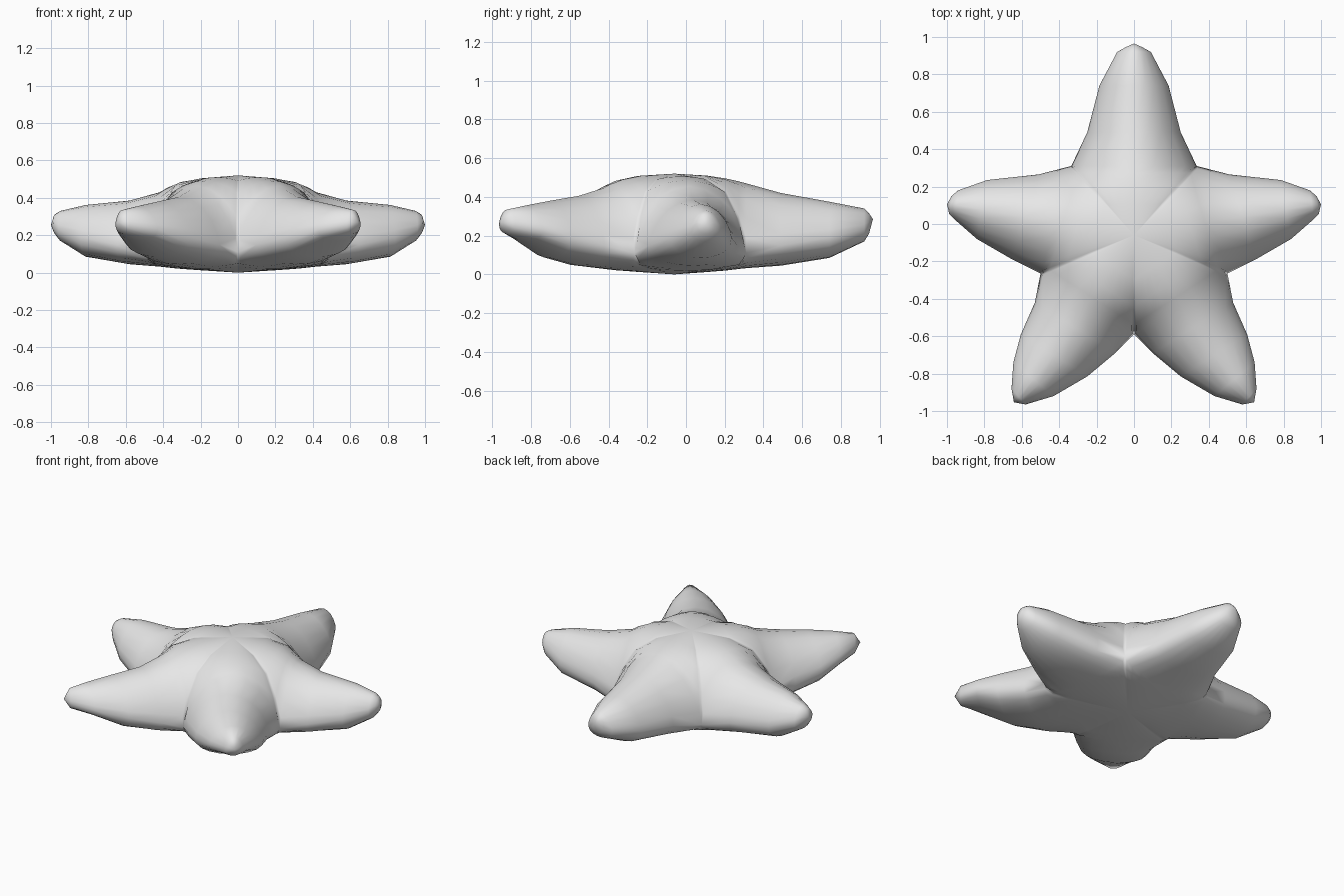
import bpy
import bmesh
from math import sin, pi
from mathutils import Vector

cube = bpy.data.objects.get("Cube")
if cube:
    bpy.data.objects.remove(cube)

grey = bpy.data.materials.new("light_grey")
grey.use_nodes = True
grey.diffuse_color = (0.8, 0.8, 0.8, 1)
grey.node_tree.nodes["Principled BSDF"].inputs["Base Color"].default_value = (0.8, 0.8, 0.8, 1)

CENTRE = Vector((0, -0.06))
TOP, BOTTOM = 0.52, 0.0

# Body sections between the centre and the notches: fraction, notch top and
# bottom height, underside height on the arm axis
BODY = [(0.45, 0.49, 0.02, 0.012), (0.72, 0.42, 0.035, 0.02), (0.9, 0.28, 0.05, 0.028)]
# Arm sections from notch to tip: rim height, underside height
ARM = [(0.11, 0.032), (0.15, 0.045), (0.19, 0.085), (0.235, 0.17), (0.26, 0.21)]

# Each arm: one edge, the other edge, tip, ridge heights (body then arm)
back_edge = [(0.335, 0.31), (0.25, 0.49), (0.185, 0.74), (0.09, 0.92), (0.045, 0.945)]
back_arm = ([(-x, y) for x, y in back_edge], back_edge, (0, 0.965, 0.285),
            [0.51, 0.495, 0.48, 0.47, 0.42, 0.375, 0.34, 0.315])
side_arm = ([(0.335, 0.31), (0.51, 0.265), (0.785, 0.235), (0.94, 0.18), (0.975, 0.15)],
            [(0.5, -0.265), (0.65, -0.19), (0.84, -0.08), (0.96, 0.025), (0.988, 0.055)],
            (1.0, 0.105, 0.255),
            [0.505, 0.485, 0.455, 0.43, 0.385, 0.362, 0.33, 0.31])
front_arm = ([(0.5, -0.265), (0.53, -0.42), (0.605, -0.59), (0.645, -0.74), (0.655, -0.88)],
             [(0, -0.59), (0.1, -0.69), (0.25, -0.815), (0.43, -0.92), (0.58, -0.965)],
             (0.642, -0.953, 0.27),
             [0.51, 0.49, 0.465, 0.445, 0.405, 0.38, 0.355, 0.335])

STEPS = [sin(pi * i / 10) for i in range(-5, 6)]


def section(a, b, ridge, edge, full):
    """Arched row of points from a to b."""
    row = []
    for s in STEPS:
        p = a.lerp(b, (s + 1) / 2)
        arch = max(0, 1 - abs(s) ** 2) ** full
        row.append((p.x, p.y, edge + (ridge - edge) * arch))
    return row


def add_arm(bm, arm, mirror):
    left, right, tip, ridges = arm
    left = [Vector(p) for p in left]
    right = [Vector(p) for p in right]
    tops = [[(*CENTRE, TOP)] * len(STEPS)]
    lows = [[(*CENTRE, BOTTOM)] * len(STEPS)]
    # Body wedge
    for (f, high, low, under), ridge in zip(BODY, ridges):
        a, b = CENTRE.lerp(left[0], f), CENTRE.lerp(right[0], f)
        tops.append(section(a, b, ridge, high, 0.9))
        lows.append(section(a, b, under, low, 0.9))
    # Free part of the arm
    for a, b, (rim, under), ridge in zip(left, right, ARM, ridges[len(BODY):]):
        tops.append(section(a, b, ridge, rim, 0.65))
        lows.append(section(a, b, under, rim, 0.4))
    for rows in (tops, lows):
        rows.append([tip] * len(STEPS))
        grid = [[bm.verts.new((x * mirror, y, z)) for x, y, z in row] for row in rows]
        for r, q in zip(grid, grid[1:]):
            for i in range(len(STEPS) - 1):
                bm.faces.new((r[i], r[i + 1], q[i + 1], q[i]))


bm = bmesh.new()
add_arm(bm, back_arm, 1)
for side in (1, -1):
    add_arm(bm, side_arm, side)
    add_arm(bm, front_arm, side)
bmesh.ops.remove_doubles(bm, verts=bm.verts, dist=0.0005)
bmesh.ops.recalc_face_normals(bm, faces=bm.faces)
for face in bm.faces:
    face.smooth = True

mesh = bpy.data.meshes.new("star_body")
bm.to_mesh(mesh)
bm.free()
mesh.materials.append(grey)
star = bpy.data.objects.new("star_body", mesh)
bpy.context.collection.objects.link(star)
